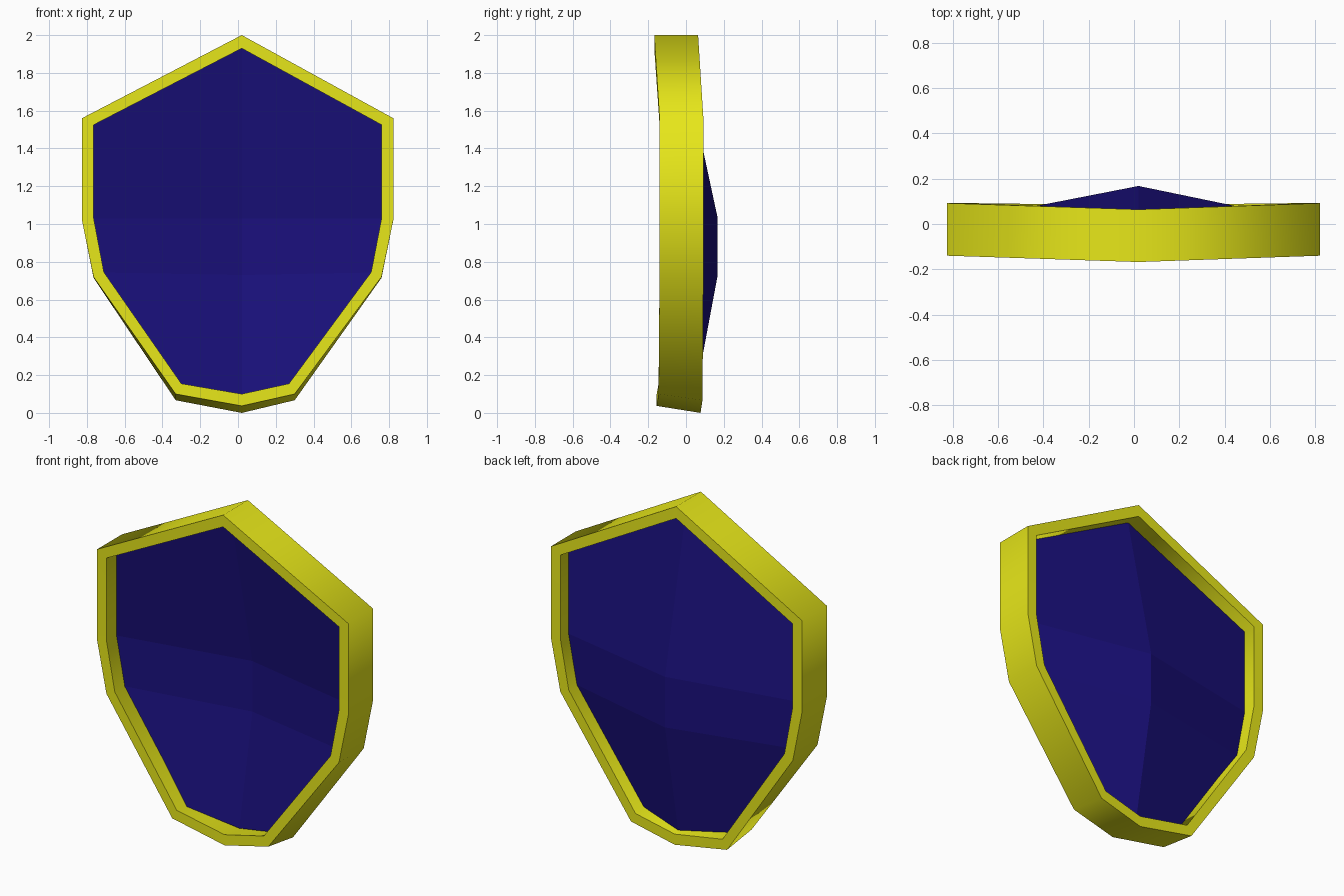
import bpy, bmesh

if "Cube" in bpy.data.objects:
    bpy.data.objects.remove(bpy.data.objects["Cube"])

# Outline points: outer x, outer z, inner x, inner z, front y, downward drop at back, panel back y
OUTLINE = [
    (0.02, 2.00, 0.02, 1.93, -0.168, 0.0, -0.025),
    (0.822, 1.56, 0.76, 1.525, -0.14, 0.0, 0.015),
    (0.822, 1.02, 0.76, 1.03, -0.14, 0.0, 0.015),
    (0.76, 0.72, 0.705, 0.745, -0.14, 0.005, 0.015),
    (0.30, 0.10, 0.27, 0.155, -0.145, 0.033, 0.01),
    (0.02, 0.037, 0.02, 0.10, -0.155, 0.037, 0.045),
    (-0.33, 0.10, -0.30, 0.155, -0.145, 0.033, 0.01),
    (-0.765, 0.72, -0.71, 0.745, -0.14, 0.005, 0.015),
    (-0.826, 1.02, -0.764, 1.03, -0.14, 0.0, 0.015),
    (-0.826, 1.56, -0.764, 1.525, -0.14, 0.0, 0.015),
]
N = len(OUTLINE)
DEPTH = 0.232
PANEL = 0.062


def make_object(name, bm, colour):
    bmesh.ops.recalc_face_normals(bm, faces=bm.faces)
    mesh = bpy.data.meshes.new(name)
    bm.to_mesh(mesh)
    bm.free()
    obj = bpy.data.objects.new(name, mesh)
    bpy.context.collection.objects.link(obj)
    mat = bpy.data.materials.new(name + "_colour")
    mat.diffuse_color = colour
    mat.use_nodes = True
    mat.node_tree.nodes["Principled BSDF"].inputs["Base Color"].default_value = mat.diffuse_color
    mesh.materials.append(mat)
    return obj


def bridge(bm, a, b):
    for i in range(N):
        j = (i + 1) % N
        bm.faces.new((a[i], a[j], b[j], b[i]))


# Rim: rectangular section carried around the shield outline
bm = bmesh.new()
outer_front = [bm.verts.new((p[0], p[4], p[1])) for p in OUTLINE]
inner_front = [bm.verts.new((p[2], p[4], p[3])) for p in OUTLINE]
inner_back = [bm.verts.new((p[2], p[4] + DEPTH, p[3] - p[5])) for p in OUTLINE]
outer_back = [bm.verts.new((p[0], p[4] + DEPTH, p[1] - p[5])) for p in OUTLINE]
rings = [outer_front, inner_front, inner_back, outer_back]
for k in range(4):
    bridge(bm, rings[k], rings[(k + 1) % 4])
rim = make_object("rim", bm, (0.8, 0.8, 0.01, 1))
bpy.context.view_layer.objects.active = rim
rim.select_set(True)
bpy.ops.object.shade_smooth_by_angle(angle=1.13)

# Panel: thin sheet inside the rim, folded along a central ridge towards the back
bm = bmesh.new()
sheets = []
for offset, drop in ((0.0, 0.7), (-PANEL, 0.4)):
    edge = [bm.verts.new((p[2], p[6] + offset, p[3] - p[5] * drop)) for p in OUTLINE]
    high = bm.verts.new((0.02, 0.168 + offset, 1.03))
    low = bm.verts.new((0.02, 0.168 + offset, 0.73))
    for a, b, c, d in ((0, 1, 2, 5), (0, 9, 8, 5)):
        step = 1 if b == 1 else -1
        bm.faces.new((edge[a], edge[b], edge[c], high))
        bm.faces.new((high, edge[c], edge[c + step], low))
        bm.faces.new((low, edge[c + step], edge[c + 2 * step], edge[d]))
    sheets.append(edge)
bridge(bm, sheets[0], sheets[1])
make_object("panel", bm, (0.01, 0.005, 0.2, 1))
